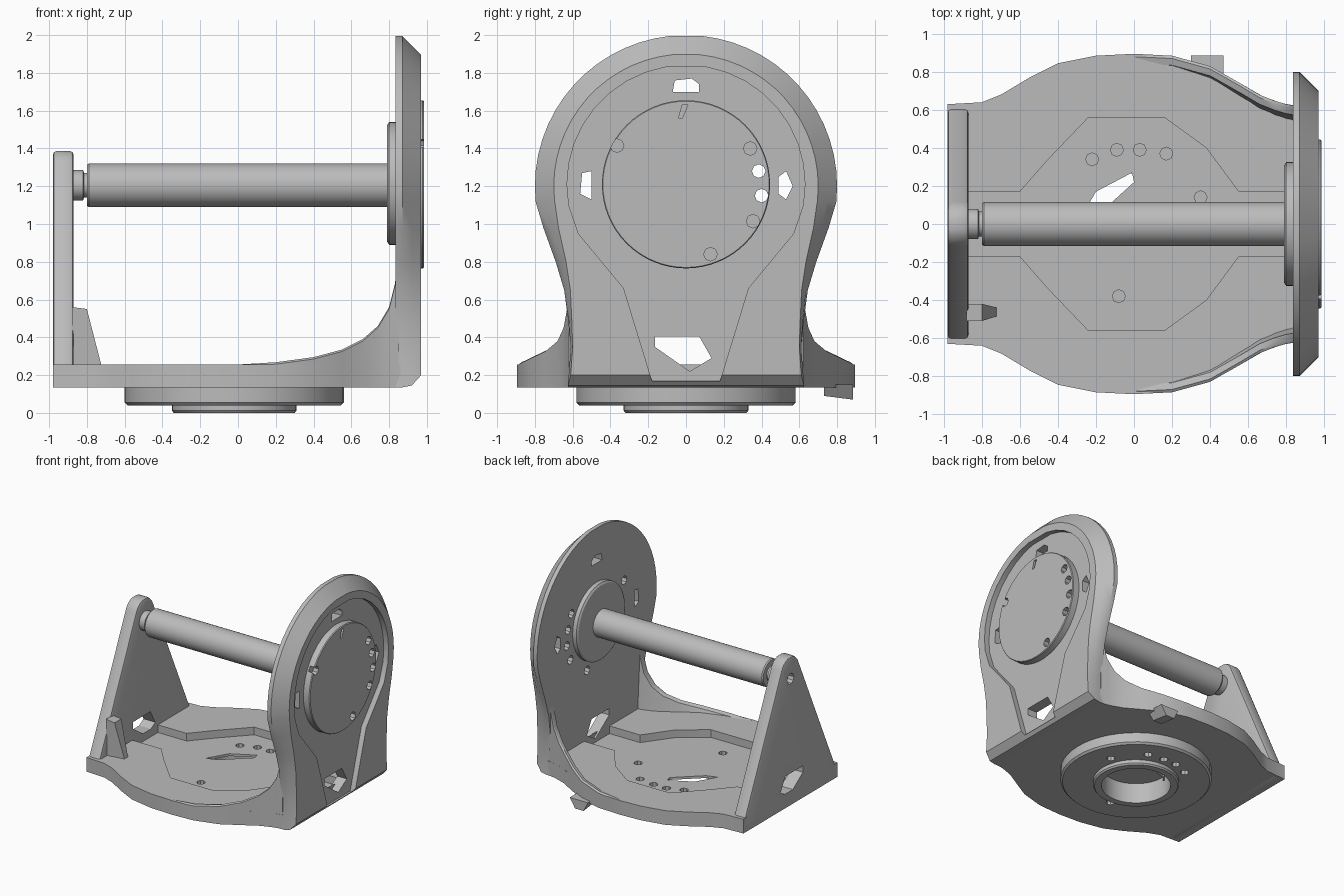
import bpy, bmesh
from math import sin, cos, pi, radians
from mathutils import Vector

if "Cube" in bpy.data.objects:
    bpy.data.objects.remove(bpy.data.objects["Cube"])

metal = bpy.data.materials.new("plain_grey")
metal.use_nodes = True
GREY = (0.5, 0.5, 0.5, 1)
metal.diffuse_color = GREY
metal.node_tree.nodes["Principled BSDF"].inputs["Base Color"].default_value = GREY


def loft(name, rings):
    """Join matching rings of points and cap both ends."""
    bm = bmesh.new()
    rows = [[bm.verts.new(p) for p in ring] for ring in rings]
    n = len(rows[0])
    for a, b in zip(rows, rows[1:]):
        for i in range(n):
            j = (i + 1) % n
            bm.faces.new((a[i], a[j], b[j], b[i]))
    bm.faces.new(rows[0])
    bm.faces.new(rows[-1])
    bmesh.ops.recalc_face_normals(bm, faces=bm.faces)
    mesh = bpy.data.meshes.new(name)
    bm.to_mesh(mesh)
    bm.free()
    mesh.materials.append(metal)
    obj = bpy.data.objects.new(name, mesh)
    bpy.context.collection.objects.link(obj)
    return obj


def place(axis, u, v, w):
    return {"x": (w, u, v), "y": (u, w, v), "z": (u, v, w)}[axis]


def prism(name, pts, axis, lo, hi):
    return loft(name, [[place(axis, u, v, w) for u, v in pts] for w in (lo, hi)])


def circle(u, v, r, n=48):
    return [(u + r * cos(2 * pi * i / n), v + r * sin(2 * pi * i / n)) for i in range(n)]


def rod(name, axis, centre, profile, n=48):
    """Round part from (radius, position along axis) pairs."""
    return loft(name, [[place(axis, u, v, w) for u, v in circle(*centre, r, n)]
                       for r, w in profile])


def mirrored(half):
    return half + [(-u, v) for u, v in reversed(half)]


def apply_mod(obj, mod):
    bpy.context.view_layer.objects.active = obj
    bpy.ops.object.modifier_apply(modifier=mod.name)


def cut(obj, cutter):
    cutter.hide_render = True
    mod = obj.modifiers.new("cut", "BOOLEAN")
    mod.operation, mod.solver, mod.object = "DIFFERENCE", "EXACT", cutter
    apply_mod(obj, mod)
    bpy.data.objects.remove(cutter)


def bevel(obj, width, segments):
    mod = obj.modifiers.new("bevel", "BEVEL")
    mod.width, mod.segments, mod.limit_method = width, segments, "ANGLE"
    mod.angle_limit = radians(50)
    apply_mod(obj, mod)


CZ = 1.205  # height of the shaft axis

# Base plate with bulging sides
side = [(-.98, .63), (-.8, .64), (-.7, .68), (-.55, .77), (-.4, .845), (-.2, .885), (0, .895),
        (.2, .885), (.4, .83), (.55, .745), (.68, .67), (.78, .635), (.86, .62)]
outline = side + [(x, -y) for x, y in reversed(side)]
base = prism("base_plate", outline, "z", .135, .255)

# Octagonal pocket with a channel towards each upright
pocket = [(.85, .17), (.55, .17), (.38, .4), (.16, .56), (-.24, .56), (-.46, .33), (-.6, .17), (-.87, .17)]
pocket += [(x, -y) for x, y in reversed(pocket)]
cut(base, prism("pocket_cutter", pocket, "z", .19, .4))

# Round foot and collar
foot = rod("round_foot", "z", (-.02, 0), [(.565, .04), (.58, .055), (.58, .135)])
collar = rod("foot_collar", "z", (-.02, 0), [(.32, 0), (.33, .012), (.33, .045)])
for part in (foot, collar, base):
    cut(part, rod("bore_cutter", "z", (-.02, 0), [(.265, -.1), (.265, .17)]))
slit = [(-.3, .03), (-.21, .06), (0, .25), (-.01, .3), (-.2, .2)]
cut(base, prism("slit_cutter", [(x, y - .03) for x, y in slit], "z", .1, .3))

# Blind screw holes in the floor and under the foot
for x, y in [(-.22, .34), (-.09, .39), (.03, .39), (.17, .37), (.35, .14), (-.08, -.38)]:
    cut(base, rod("hole_cutter", "z", (x, y), [(.034, .15), (.034, .3)], 8))
    cut(foot, rod("hole_cutter", "z", (x, y), [(.034, 0), (.034, .11)], 8))

# Curved side ribs sweeping up into the tall upright
rib_path = [(0, .895, .256), (.2, .885, .268), (.4, .83, .295), (.55, .745, .335), (.66, .68, .39),
            (.74, .648, .46), (.8, .63, .56), (.83, .625, .68), (.85, .62, .82)]
for label, s in (("left_rib", 1), ("right_rib", -1)):
    loft(label, [[(x, s * y, .15), (x, s * y, h - .01), (x, s * (y - .015), h),
                  (x, s * (y - .05), h - .01), (x, s * (y - .08), .2)] for x, y, h in rib_path])

# Tall upright: keyhole outline with a wide outer chamfer
arc = [radians(a) for a in range(-6, 90, 6)]
top_edge = [(.8 * cos(a), 1.2 + .8 * sin(a)) for a in arc]
top_face = [(.7 * cos(a), 1.2 + .7 * sin(a)) for a in arc]
wide = mirrored([(.625, .135), (.61, .35), (.625, .5), (.645, .65), (.69, .8), (.755, .98)] + top_edge)
mid = mirrored([(.625, .145), (.61, .35), (.62, .5), (.635, .65), (.665, .8), (.72, .98)]
               + [(.75 * cos(a), 1.2 + .75 * sin(a)) for a in arc])
narrow = mirrored([(.61, .2), (.6, .35), (.605, .5), (.612, .65), (.635, .8), (.675, .98)] + top_face)
upright = loft("tall_upright", [[(x, y, z) for y, z in ring] for x, ring in
                                ((.835, wide), (.87, wide), (.92, mid), (.97, narrow))])

# Shallow keyhole pocket on its outer face
keyhole = [(.18, .17), (.33, .66), (.57, .95)] + [
    (.63 * cos(a), 1.21 + .63 * sin(a)) for a in (radians(d) for d in range(-10, 90, 10))]
cut(upright, prism("keyhole_cutter", mirrored(keyhole), "x", .925, 1.1))

# Slots through the tall upright
slots = [[(-.07, 1.7), (.07, 1.7), (.07, 1.74), (.03, 1.77), (-.06, 1.76)],
         [(.53, 1.13), (.565, 1.2), (.53, 1.28), (.49, 1.25), (.49, 1.16)],
         [(-.5, 1.13), (-.5, 1.28), (-.55, 1.27), (-.56, 1.16)]]
for slot in slots:
    cut(upright, prism("slot_cutter", slot, "x", .8, 1.1))

# Round cap on the outside, flange on the inside
cap = rod("bearing_cap", "x", (0, 1.21), [(.445, .91), (.445, .978), (.44, .985)], 64)
flange = rod("shaft_flange", "x", (0, 1.215), [(.31, .79), (.325, .8), (.325, .85)])
for y, z, through in [(.34, 1.4, 0), (.385, 1.28, 1), (.4, 1.15, 1), (.355, 1.015, 0),
                      (.13, .84, 0), (-.365, 1.415, 0)]:
    near = .7 if through else .94
    cut(cap, rod("hole_cutter", "x", (y, z), [(.036, near), (.036, 1.1)], 8))
    inner = 1.1 if through else .88
    cut(upright, rod("hole_cutter", "x", (y, z), [(.036, .7), (.036, inner)], 8))
cut(cap, prism("slit_cutter", [(-.04, 1.56), (-.02, 1.56), (.01, 1.63), (-.02, 1.63)], "x", .95, 1.1))

# Triangular upright with a rounded top
tip = [(.125 * cos(radians(a)), 1.265 + .125 * sin(radians(a))) for a in range(20, 90, 14)]
triangle = mirrored([(.63, .135), (.63, .2), (.6, .26)] + tip)
short = prism("triangular_upright", triangle, "x", -.98, -.87)
bevel(short, .02, 2)
cut(short, rod("hole_cutter", "x", (0, CZ), [(.045, -1.1), (.045, -.92)], 10))

# Pentagonal cable openings in both uprights
opening = [(-.165, .405), (.07, .405), (.135, .29), (.02, .22), (-.165, .35)]
for part in (short, upright):
    lo = -1.1 if part is short else .75
    cut(part, prism("opening_cutter", opening, "x", lo, lo + .4))

# Shaft with a stepped neck
rod("shaft", "x", (0, CZ), [(.08, -.9), (.08, -.82), (.065, -.815), (.065, -.8),
                            (.108, -.8), (.115, -.79), (.115, .82)])

# Small bracket beside the triangular upright and a lug under the rim
loft("corner_bracket", [[(-.88, y, .24), (-.72, y * .5 - .23, .24), (-.8, y, .55), (-.88, y, .56)]
                        for y in (-.51, -.42)])
loft("rim_lug", [[(.3, y, .15), (.47, y, .15), (.42, y, low), (.34, y, low)]
                 for y, low in ((.73, .09), (.885, .07))])

# Smooth the rounded parts and keep hard edges
parts = [o for o in bpy.context.scene.objects if o.type == "MESH" and metal.name in o.data.materials]
for o in bpy.context.scene.objects:
    o.select_set(o in parts)
bpy.context.view_layer.objects.active = parts[0]
bpy.ops.object.shade_smooth_by_angle(angle=radians(30))
